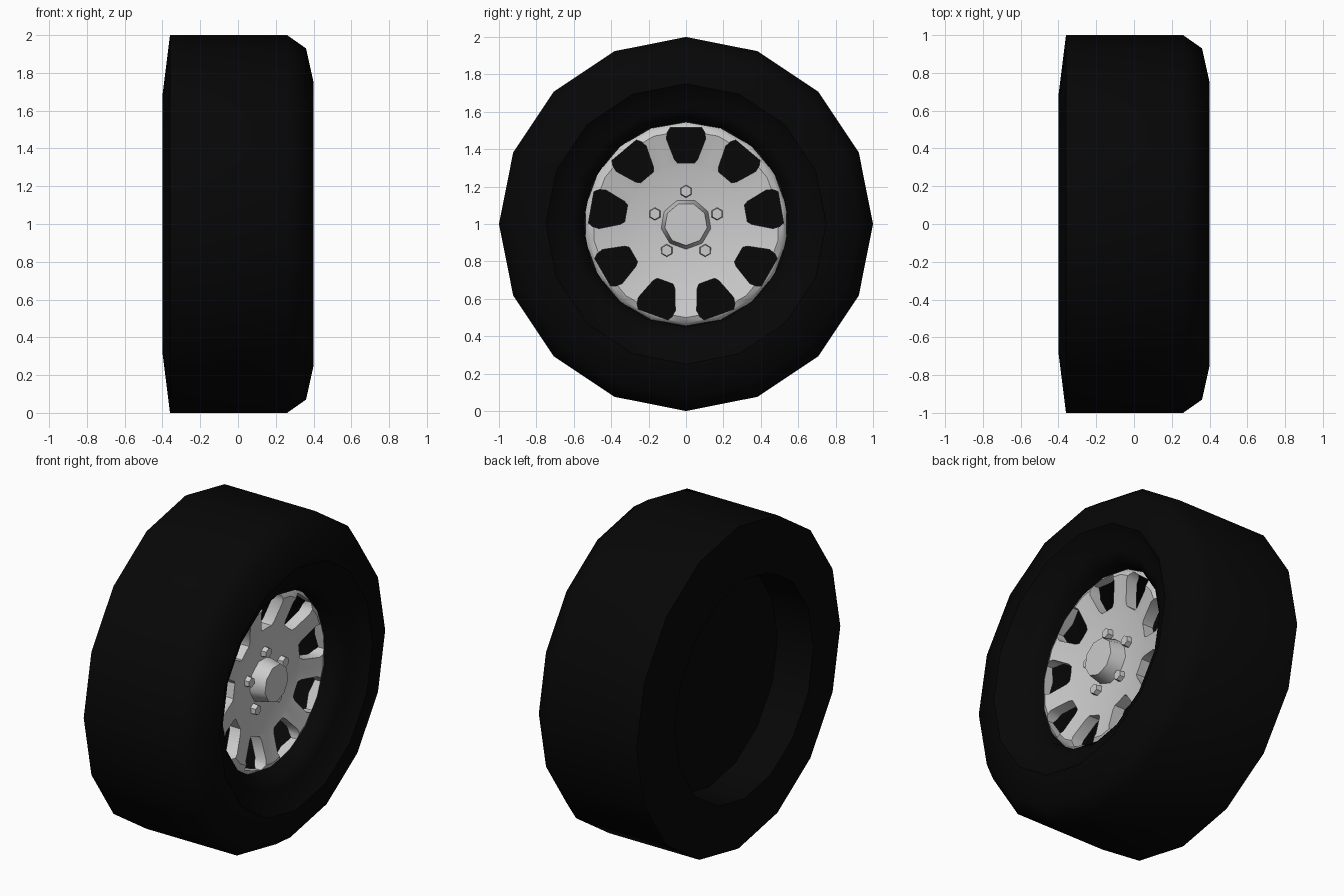
import bpy, bmesh
from math import sin, cos, pi, radians

if "Cube" in bpy.data.objects:
    bpy.data.objects.remove(bpy.data.objects["Cube"])

AXLE = 1.0  # wheel centre height


def make_object(name, bm, material=None, angle=30):
    bmesh.ops.remove_doubles(bm, verts=bm.verts, dist=1e-5)
    bmesh.ops.recalc_face_normals(bm, faces=bm.faces)
    mesh = bpy.data.meshes.new(name)
    bm.to_mesh(mesh)
    bm.free()
    ob = bpy.data.objects.new(name, mesh)
    bpy.context.collection.objects.link(ob)
    if material:
        mesh.materials.append(material)
    if angle:
        smooth(ob, angle)
    return ob


def smooth(ob, angle):
    bpy.ops.object.select_all(action='DESELECT')
    ob.select_set(True)
    bpy.context.view_layer.objects.active = ob
    bpy.ops.object.shade_smooth_by_angle(angle=radians(angle))


def lathe(bm, profile, sides, start=pi / 2, caps=True, centre=(0, AXLE)):
    """Revolve (x, radius) points about an axis parallel to x."""
    rings = []
    for x, r in profile:
        rings.append([bm.verts.new((x, centre[0] + r * cos(start + 2 * pi * i / sides),
                                    centre[1] + r * sin(start + 2 * pi * i / sides)))
                      for i in range(sides)])
    if caps:
        bm.faces.new(rings[0])
        bm.faces.new(rings[-1])
    for a, b in zip(rings, rings[1:]):
        for i in range(sides):
            j = (i + 1) % sides
            bm.faces.new((a[i], a[j], b[j], b[i]))


black = bpy.data.materials.new("black_rubber")
black.diffuse_color = (0.002, 0.002, 0.002, 1)
black.use_nodes = True
black.node_tree.nodes["Principled BSDF"].inputs["Base Color"].default_value = black.diffuse_color

# Tyre: 16 sides, stepped front lip, deep well in front and shallow recess behind;
# the two end caps are the floors of the well and the recess
bm = bmesh.new()
lathe(bm, [(-0.16, 0.67), (-0.40, 0.68), (-0.36, 1.0), (0.26, 1.0), (0.36, 0.93),
           (0.40, 0.75), (0.34, 0.68), (0.33, 0.62), (0.27, 0.55), (-0.14, 0.55)], 16)
make_object("tyre", bm, black, angle=50)

# Spoked disc: dished face, turned down at its outer edge
bm = bmesh.new()
lathe(bm, [(0.17, 0.10), (0.195, 0.32), (0.24, 0.50), (0.225, 0.53), (0.20, 0.545),
           (0.165, 0.51), (0.12, 0.32), (0.12, 0.10)], 18)
disc = make_object("spoked_disc", bm, angle=0)

# Nine window cutters with chamfered corners
half = [(0.045, 0.325), (0.062, 0.345), (0.105, 0.455), (0.10, 0.49), (0.085, 0.515)]
outline = half + [(-w, r) for w, r in reversed(half)]
bm = bmesh.new()
for k in range(9):
    a = pi / 2 + k * 2 * pi / 9
    pts = [(r * cos(a) - w * sin(a), AXLE + r * sin(a) + w * cos(a)) for w, r in outline]
    back = [bm.verts.new((-0.02, y, z)) for y, z in pts]
    front = [bm.verts.new((0.4, y, z)) for y, z in pts]
    bm.faces.new(back)
    bm.faces.new(front)
    n = len(pts)
    for i in range(n):
        j = (i + 1) % n
        bm.faces.new((back[i], back[j], front[j], front[i]))
cutter = make_object("window_cutter", bm, angle=0)
cutter.hide_render = True
mod = disc.modifiers.new("windows", 'BOOLEAN')
mod.operation = 'DIFFERENCE'
mod.solver = 'EXACT'
mod.object = cutter
bpy.ops.object.select_all(action='DESELECT')
disc.select_set(True)
bpy.context.view_layer.objects.active = disc
bpy.ops.object.modifier_apply(modifier=mod.name)
bpy.data.objects.remove(cutter)
smooth(disc, 40)

# Nine-sided hub cap
bm = bmesh.new()
lathe(bm, [(0.15, 0.14), (0.265, 0.115)], 9, start=-pi / 2)
make_object("hub_cap", bm, angle=45)

# Five hexagonal wheel nuts
for k in range(5):
    a = pi / 2 + k * 2 * pi / 5
    bm = bmesh.new()
    lathe(bm, [(0.15, 0.038), (0.212, 0.03)], 6,
          centre=(0.175 * cos(a), AXLE + 0.175 * sin(a)))
    make_object(f"wheel_nut_{k + 1}", bm)
